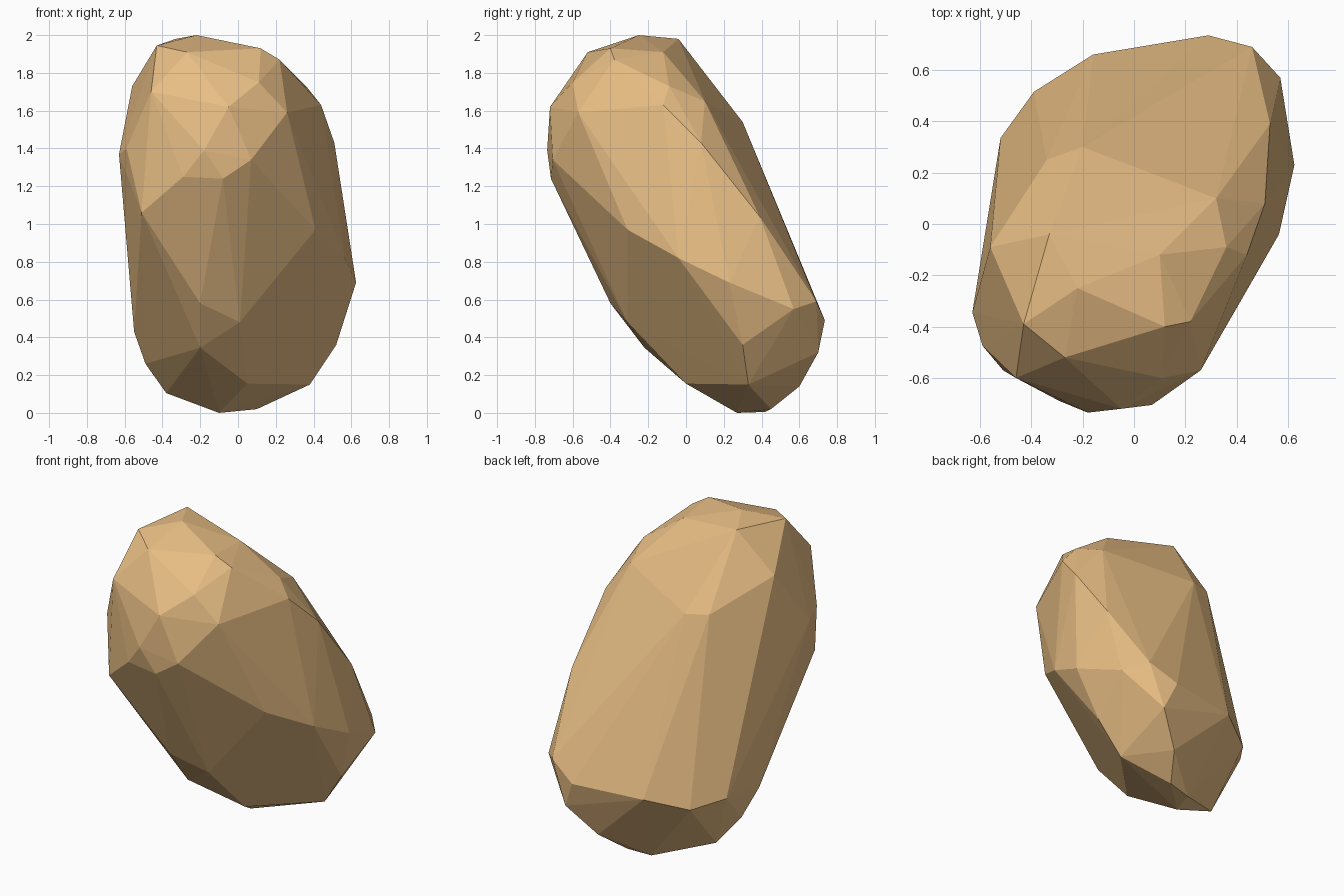
import bpy, bmesh

# Key corners of the chipped boulder, from crown to base
corners = [
    # crown
    (-.22, -.25, 2), (-.33, -.04, 1.98), (.12, -.4, 1.93), (-.43, -.39, 1.945), (-.27, -.52, 1.91),
    (.1, -.12, 1.91), (.22, -.38, 1.87), (.36, -.09, 1.73), (.32, .1, 1.65), (-.56, -.09, 1.73),
    # shoulder
    (-.46, -.6, 1.7), (.11, -.6, 1.75), (-.05, -.72, 1.62), (.26, -.57, 1.59), (.44, -.12, 1.63),
    (-.2, .3, 1.54), (-.34, .25, 1.55), (.51, .08, 1.43), (-.18, -.735, 1.39),
    (.07, -.705, 1.34), (-.63, -.345, 1.37), (-.59, -.475, 1.4), (-.29, -.69, 1.25), (-.08, -.715, 1.24),
    # waist
    (-.51, -.57, 1.06), (.53, .39, 1.04), (.41, -.31, .97),
    (.565, -.04, .82), (.625, .23, .69), (.57, .57, .55),
    # foot
    (-.2, -.4, .58), (.01, -.31, .48), (.29, .735, .49), (.46, .69, .59), (-.16, .66, .48),
    (-.52, .335, .46), (.52, .3, .36), (-.2, -.22, .345), (-.39, .515, .42), (.36, .7, .32),
    (-.55, .05, .43),
    # base
    (-.49, .14, .26), (.38, .33, .15), (.05, 0, .155), (.2, .6, .14), (-.38, .24, .105),
    (-.1, .27, 0), (-.05, .42, .005), (.1, .45, .02),
]

# Boulder: faceted skin stretched over the corners
bm = bmesh.new()
for c in corners:
    bm.verts.new(c)
bmesh.ops.convex_hull(bm, input=bm.verts)
loose = [v for v in bm.verts if not v.link_faces]
bmesh.ops.delete(bm, geom=loose, context='VERTS')
bmesh.ops.recalc_face_normals(bm, faces=bm.faces)

mesh = bpy.data.meshes.new("boulder")
bm.to_mesh(mesh)
bm.free()
boulder = bpy.data.objects.new("boulder", mesh)
bpy.context.collection.objects.link(boulder)

# Sandstone colour
stone = bpy.data.materials.new("sandstone")
stone.diffuse_color = (.8, .51, .23, 1)
mesh.materials.append(stone)
